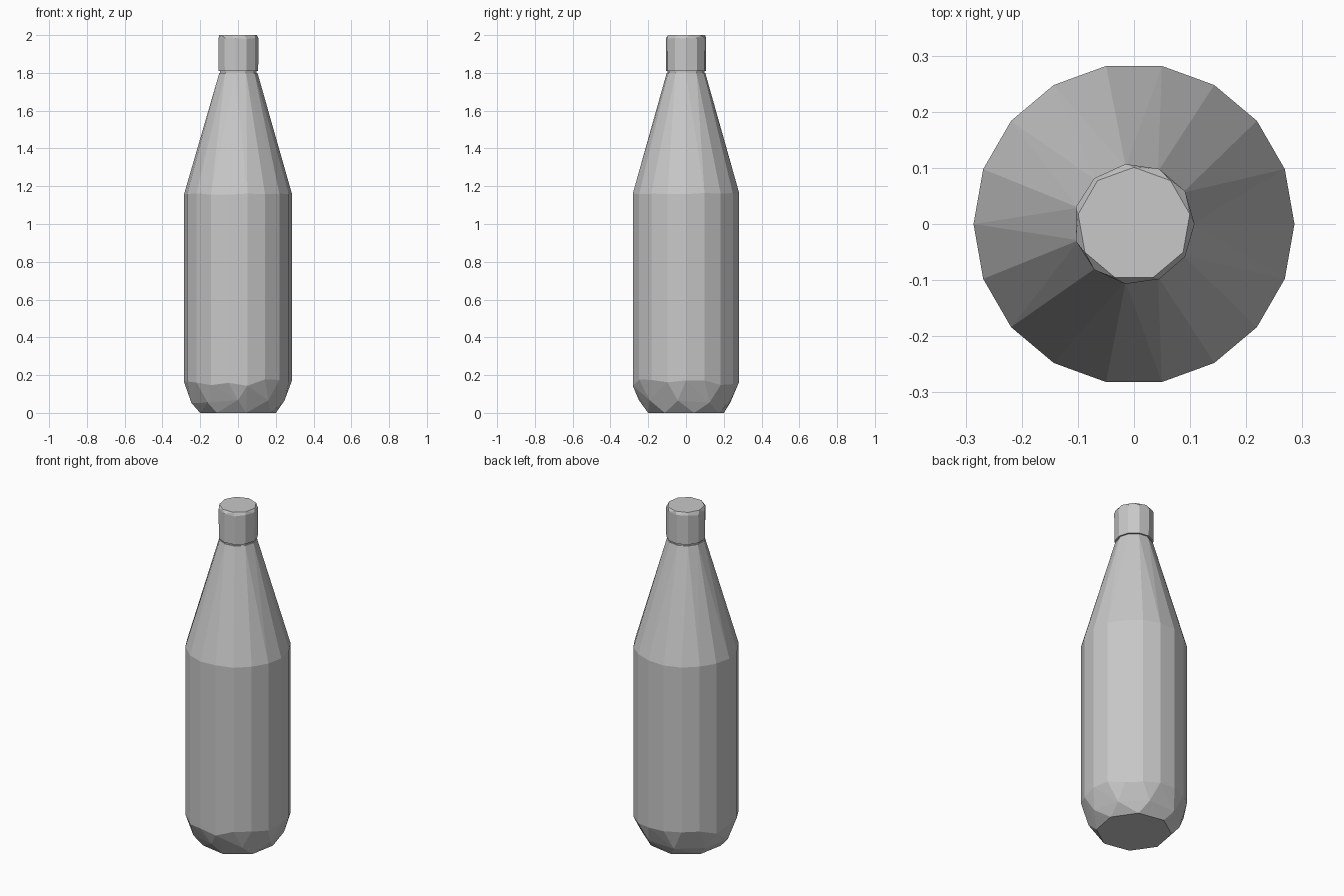
import bpy, bmesh, math, random

random.seed(4)
cube = bpy.data.objects.get("Cube")
if cube:
    bpy.data.objects.remove(cube, do_unlink=True)

# One plain grey for the whole bottle
grey = bpy.data.materials.new("plain_grey")
grey.use_nodes = True
colour = (0.58, 0.58, 0.58, 1)
grey.diffuse_color = colour
grey.node_tree.nodes["Principled BSDF"].inputs["Base Color"].default_value = colour


def faceted_part(name, rings):
    """Wrap a faceted skin around rings of (sides, radius, z, start angle, height jitter)."""
    bm = bmesh.new()
    for sides, radius, z, start, jitter in rings:
        for i in range(sides):
            a = math.radians(start) + math.tau * i / sides
            bm.verts.new((radius * math.cos(a), radius * math.sin(a),
                          z + random.uniform(-jitter, jitter)))
    hull = bmesh.ops.convex_hull(bm, input=bm.verts)
    loose = [v for v in hull["geom_interior"] if isinstance(v, bmesh.types.BMVert)]
    bmesh.ops.delete(bm, geom=loose, context="VERTS")
    bmesh.ops.dissolve_limit(bm, angle_limit=math.radians(1),
                             verts=bm.verts, edges=bm.edges)
    bmesh.ops.recalc_face_normals(bm, faces=bm.faces)
    mesh = bpy.data.meshes.new(name)
    bm.to_mesh(mesh)
    bm.free()
    mesh.materials.append(grey)
    obj = bpy.data.objects.new(name, mesh)
    bpy.context.collection.objects.link(obj)
    return obj


# Body: coarse chamfered foot, straight wall, long tapering neck
faceted_part("bottle_body", [
    (8, 0.205, 0.0, 12, 0),
    (9, 0.25, 0.06, -10, 0.01),
    (18, 0.286, 0.16, 0, 0.02),
    (18, 0.286, 1.16, 0, 0.005),
    (11, 0.103, 1.80, 0, 0),
])

# Cap: short faceted stopper with a slightly bevelled top edge
faceted_part("bottle_cap", [
    (11, 0.107, 1.81, 0, 0),
    (11, 0.108, 1.98, 0, 0.005),
    (9, 0.101, 2.0, 10, 0),
])

# Neck plug joining the body to the cap
faceted_part("neck_joint", [
    (11, 0.098, 1.78, 0, 0),
    (11, 0.098, 1.83, 0, 0),
])
